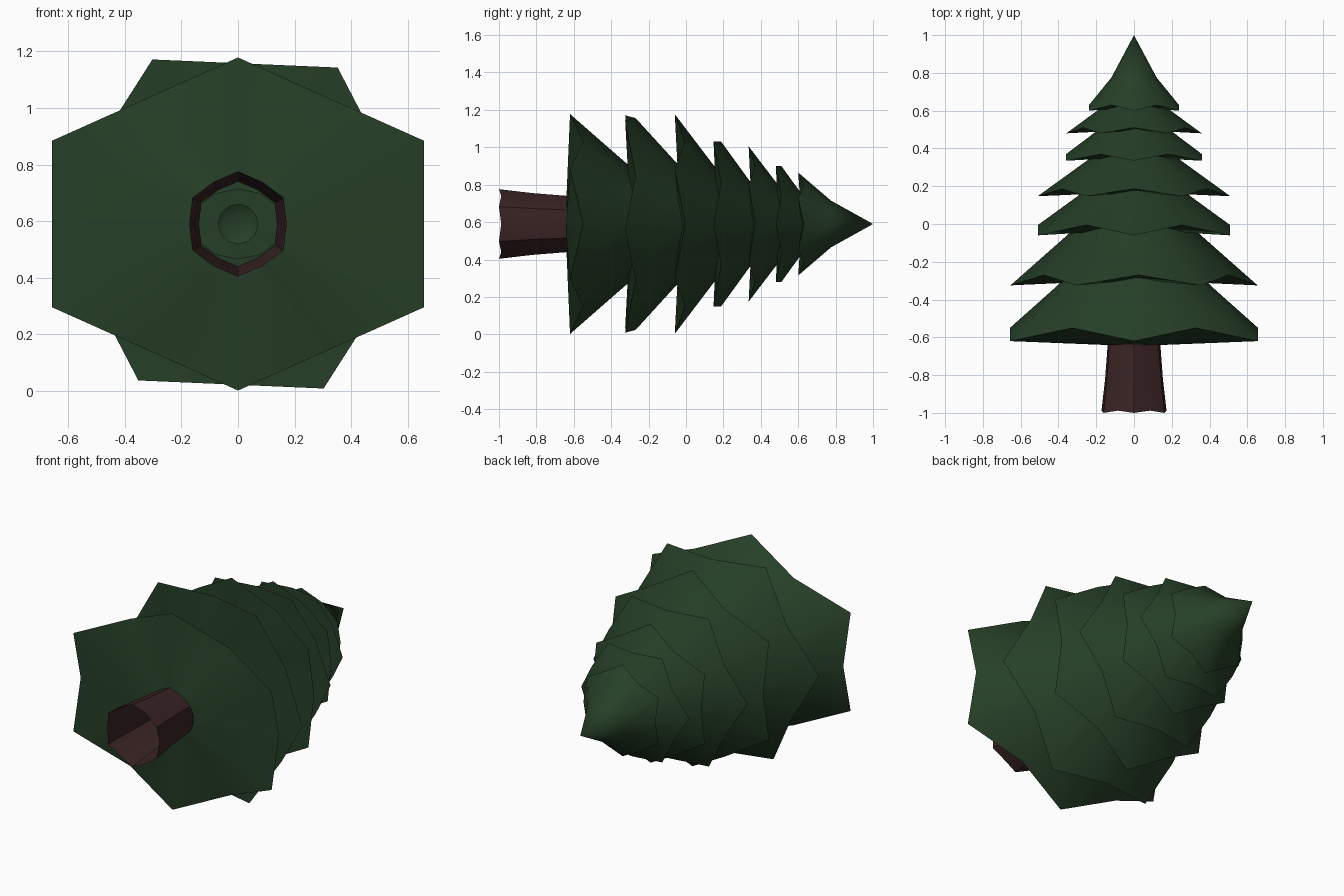
import bpy, bmesh, math

if "Cube" in bpy.data.objects:
    bpy.data.objects.remove(bpy.data.objects["Cube"])

ZC = 0.59  # height of the tree's lying axis


def material(name, rgb):
    m = bpy.data.materials.new(name)
    m.diffuse_color = (*rgb, 1)
    m.use_nodes = True
    m.node_tree.nodes["Principled BSDF"].inputs["Base Color"].default_value = m.diffuse_color
    return m


green = material("dark_green", (0.019, 0.050, 0.020))
brown = material("dark_brown", (0.042, 0.017, 0.018))


def lathe(name, rings, mat, rot=90.0, stretch=1.0):
    """Skin 12-point rings along y; each ring = (corner_r, mid_r, corner_y, mid_y)."""
    bm = bmesh.new()
    loops = []
    for rc, rm, yc, ym in rings:
        loop = []
        for k in range(12):
            a = math.radians(rot + 30 * k)
            r, y = (rc, yc) if k % 2 == 0 else (rm, ym)
            loop.append(bm.verts.new((r * math.cos(a) * stretch, y,
                                      ZC + r * math.sin(a))))
        loops.append(loop)
    for a, b in zip(loops, loops[1:]):
        for k in range(12):
            n = (k + 1) % 12
            bm.faces.new((a[k], a[n], b[n], b[k]))
    bmesh.ops.remove_doubles(bm, verts=bm.verts, dist=0.0005)
    bmesh.ops.recalc_face_normals(bm, faces=bm.faces)
    # rings run from root to tip, so make the skin face away from the axis
    outer = max(bm.faces, key=lambda f: abs(f.calc_center_median().z - ZC))
    c = outer.calc_center_median()
    if outer.normal.x * c.x + outer.normal.z * (c.z - ZC) < 0:
        bmesh.ops.reverse_faces(bm, faces=bm.faces)
    me = bpy.data.meshes.new(name)
    bm.to_mesh(me)
    bm.free()
    me.materials.append(mat)
    ob = bpy.data.objects.new(name, me)
    bpy.context.collection.objects.link(ob)
    bpy.ops.object.select_all(action='DESELECT')
    ob.select_set(True)
    bpy.context.view_layer.objects.active = ob
    bpy.ops.object.shade_smooth_by_angle(angle=math.radians(45))
    return ob


# Trunk: open tapering tube with a slightly wavy foot
lathe("trunk", [(0.186, 0.172, -1.0, -0.988),
                (0.165, 0.153, -0.82, -0.82),
                (0.149, 0.138, -0.62, -0.62)], brown)

# Branch tiers: rim y, rim radius, midpoint lift, neck radius, turn, x stretch
C30 = math.cos(math.radians(30))
tiers = [
    (-0.62, 0.588, 0.070, 0.330, 90.0, 1.29),
    (-0.325, 0.655, 0.055, 0.355, -2.5, 1.0),
    (-0.06, 0.587, 0.055, 0.315, 90.0, 1.0),
    (0.147, 0.510, 0.040, 0.250, 0.0, 1.0),
    (0.335, 0.415, 0.035, 0.225, 90.0, 1.0),
    (0.48, 0.358, 0.030, 0.195, 0.0, 1.0),
    (0.60, 0.275, 0.030, 0.125, 90.0, 1.0),
]
for i, (y, r, lift, neck, rot, sx) in enumerate(tiers):
    # underside from inner hole out to the zigzag rim
    hole, yh = (0.14 / math.sqrt(sx), -0.64) if i == 0 else (0.07, y + lift * 0.5)
    rings = [(hole, hole, yh, yh), (r, r * C30, y, y + lift)]
    if i < len(tiers) - 1:
        yn = tiers[i + 1][0]
        slope = (r - neck) / (yn - y)
        rings.append((neck, neck * 0.95, yn, yn))
        top = neck - slope * 0.07  # tucked under the next tier
        rings.append((top, top, yn + 0.07, yn + 0.07))
    else:
        rings += [(neck, neck * 0.96, 0.775, 0.775), (0, 0, 1.0, 1.0)]
    lathe("branch_tier_%d" % (i + 1), rings, green, rot, sx)
